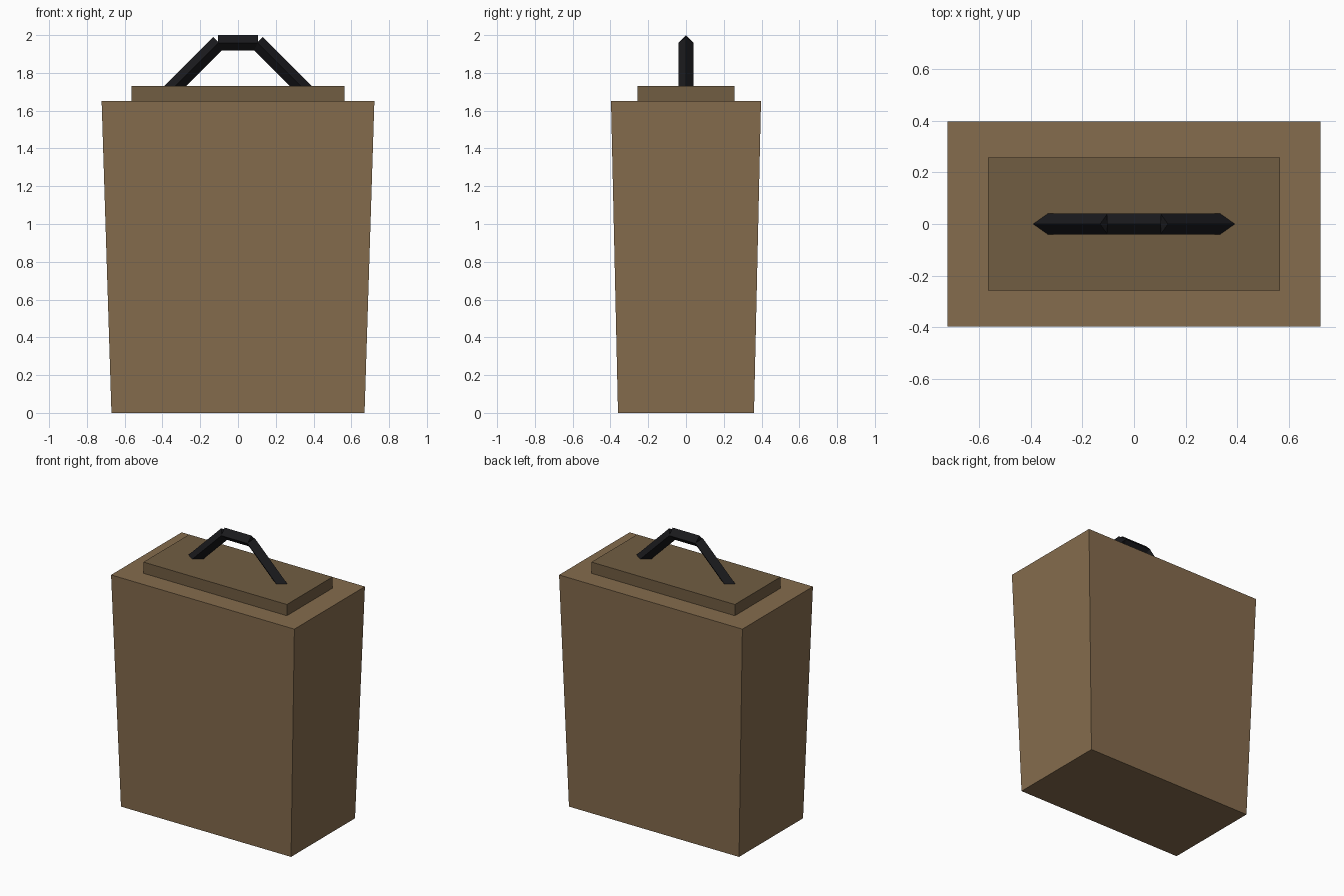
import bpy, bmesh
from mathutils import Vector

if "Cube" in bpy.data.objects:
    bpy.data.objects.remove(bpy.data.objects["Cube"])

def material(name, color):
    m = bpy.data.materials.new(name)
    m.diffuse_color = (*color, 1)
    m.use_nodes = True
    m.node_tree.nodes["Principled BSDF"].inputs["Base Color"].default_value = m.diffuse_color
    return m

def make_object(name, bm, mat):
    bmesh.ops.recalc_face_normals(bm, faces=bm.faces)
    me = bpy.data.meshes.new(name)
    bm.to_mesh(me)
    bm.free()
    me.materials.append(mat)
    ob = bpy.data.objects.new(name, me)
    bpy.context.collection.objects.link(ob)
    return ob

def tapered_box(name, bottom, top, z0, z1, mat):
    """Box with separate bottom and top half sizes."""
    bm = bmesh.new()
    bmesh.ops.create_cube(bm, size=2)
    for v in bm.verts:
        hx, hy = top if v.co.z > 0 else bottom
        v.co = (v.co.x * hx, v.co.y * hy, z1 if v.co.z > 0 else z0)
    return make_object(name, bm, mat)

def bar(name, a, b, radius, mat):
    """Four-sided bar in the xz plane, standing on its edge."""
    a, b = Vector(a), Vector(b)
    side = Vector((0, 1, 0))
    up = (b - a).normalized().cross(side)
    bm = bmesh.new()
    rings = [[bm.verts.new(p + d * radius) for d in (up, side, -up, -side)] for p in (a, b)]
    for i in range(4):
        j = (i + 1) % 4
        bm.faces.new((rings[0][i], rings[0][j], rings[1][j], rings[1][i]))
    for r in rings:
        bm.faces.new(r)
    return make_object(name, bm, mat)

tan = material("tan", (0.235, 0.15, 0.075))
dark_tan = material("dark_tan", (0.165, 0.11, 0.055))
black = material("black", (0.01, 0.01, 0.012))

# Case and raised lid
tapered_box("case_body", (0.67, 0.36), (0.722, 0.397), 0, 1.65, tan)
tapered_box("lid", (0.565, 0.257), (0.565, 0.257), 1.65, 1.73, dark_tan)

# Handle: grip and two sloping legs that sink into the lid
bar("handle_grip", (-0.105, 0, 1.959), (0.105, 0, 1.959), 0.041, black)
for s, label in ((-1, "left"), (1, "right")):
    bar("handle_leg_" + label, (s * 0.102, 0, 1.96), (s * 0.372, 0, 1.69), 0.041, black)
